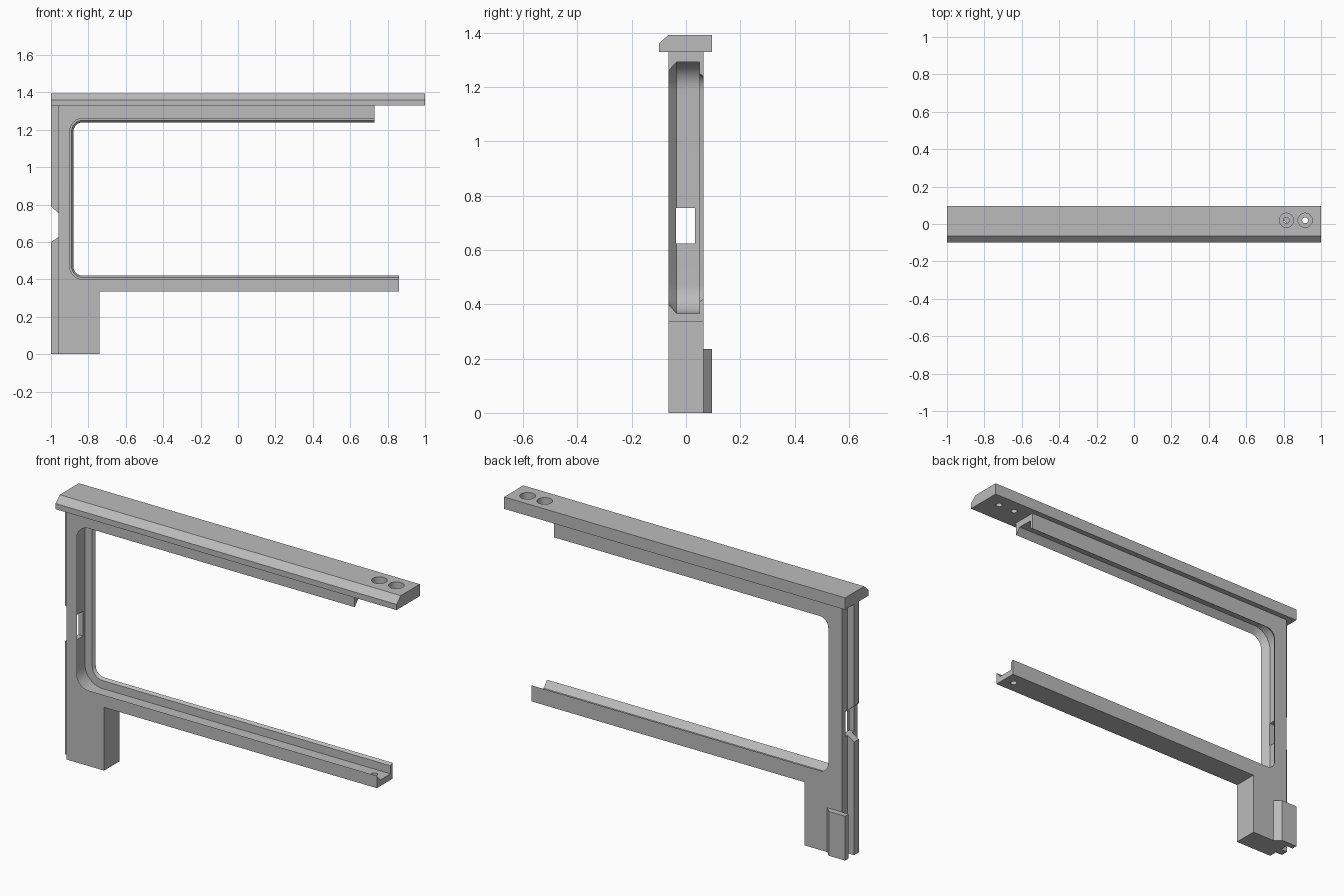
import bpy, bmesh, math
from mathutils import Matrix

if "Cube" in bpy.data.objects:
    bpy.data.objects.remove(bpy.data.objects["Cube"], do_unlink=True)

grey = bpy.data.materials.new("plain_grey")
grey.use_nodes = True
GREY = (0.5, 0.5, 0.5, 1)
grey.diffuse_color = GREY
grey.node_tree.nodes["Principled BSDF"].inputs["Base Color"].default_value = GREY


def finish(name, bm):
    bmesh.ops.recalc_face_normals(bm, faces=bm.faces[:])
    mesh = bpy.data.meshes.new(name)
    bm.to_mesh(mesh)
    bm.free()
    mesh.materials.append(grey)
    ob = bpy.data.objects.new(name, mesh)
    bpy.context.scene.collection.objects.link(ob)
    return ob


def loft(name, loops):
    """Skin matching closed loops and cap both ends."""
    bm = bmesh.new()
    rings = [[bm.verts.new(p) for p in loop] for loop in loops]
    n = len(rings[0])
    for a, b in zip(rings, rings[1:]):
        for i in range(n):
            j = (i + 1) % n
            quad = [a[i], a[j], b[j], b[i]]
            if len({tuple(v.co) for v in quad}) == 4:
                bm.faces.new(quad)
    bm.faces.new(rings[0])
    bm.faces.new(rings[-1])
    bmesh.ops.remove_doubles(bm, verts=bm.verts[:], dist=1e-5)
    return finish(name, bm)


def cut(target, cutter):
    mod = target.modifiers.new(cutter.name, 'BOOLEAN')
    mod.operation = 'DIFFERENCE'
    mod.solver = 'EXACT'
    mod.object = cutter
    bpy.context.view_layer.objects.active = target
    bpy.ops.object.modifier_apply(modifier=mod.name)
    bpy.data.objects.remove(cutter, do_unlink=True)


def drill(target, x, y, z0, z1, r):
    bm = bmesh.new()
    bmesh.ops.create_cone(bm, cap_ends=True, segments=32, radius1=r, radius2=r, depth=z1 - z0,
                          matrix=Matrix.Translation((x, y, (z0 + z1) / 2)))
    cut(target, finish("drill", bm))


# C-shaped frame: the inner outline widens and narrows through the depth to form the channel
LEFT, LOW, HIGH, R = -0.88, 0.42, 1.24, 0.05


def frame_loop(y, grow):
    x, lo, hi, r = LEFT - grow, LOW - grow, HIGH + grow, R + grow
    pts = [(0.86, lo)]
    for cz, start in ((lo + r, 270), (hi - r, 180)):
        for k in range(13):
            a = math.radians(start - k * 7.5)
            pts.append((x + r + r * math.cos(a), cz + r * math.sin(a)))
    pts += [(0.73, hi), (0.73, 1.33), (-0.96, 1.33), (-0.96, 0), (-0.74, 0), (-0.74, 0.335), (0.86, 0.335)]
    return [(px, y, pz) for px, pz in pts]


stages = [(-0.065, 0.02), (-0.035, 0.053), (0.05, 0.053), (0.05, 0.01), (0.065, 0)]
frame = loft("c_frame", [frame_loop(y, g) for y, g in stages])

# Window through the post
bm = bmesh.new()
bmesh.ops.create_cube(bm, size=1, matrix=Matrix.Translation((-0.95, -0.001, 0.69))
                      @ Matrix.Diagonal((0.12, 0.07, 0.131, 1)))
cut(frame, finish("window_cutter", bm))

# Screw hole at the end of the lower arm
drill(frame, 0.80, 0, 0.3, 0.38, 0.016)

# Top rail with bevelled front edge and two counterbored holes
rail = [(-0.1, 1.33), (0.095, 1.33), (0.095, 1.393), (-0.065, 1.393), (-0.1, 1.36)]
top_rail = loft("top_rail", [[(x, y, z) for y, z in rail] for x in (-1, 1)])
for hx in (0.815, 0.915):
    drill(top_rail, hx, 0.02, 1.35, 1.42, 0.038)
    drill(top_rail, hx, 0.02, 1.30, 1.42, 0.016)

# Outer guide ridge, split by a bevelled notch
for name, z_end, z_in, z_out in (("upper_ridge", 1.33, 0.755, 0.79), ("lower_ridge", 0, 0.625, 0.60)):
    side = [(-1, z_end), (-0.96, z_end), (-0.96, z_in), (-1, z_out)]
    loft(name, [[(x, y, z) for x, z in side] for y in (-0.02, 0.02)])

# Rear foot pad with a slanted inner side
pad = [(-1, 0.065), (-0.874, 0.065), (-0.905, 0.095), (-1, 0.095)]
loft("rear_pad", [[(x, y, z) for x, y in pad] for z in (0, 0.235)])

# Smooth the rounded corners and holes, keep the edges crisp
for ob in (frame, top_rail):
    bpy.ops.object.select_all(action='DESELECT')
    ob.select_set(True)
    bpy.context.view_layer.objects.active = ob
    bpy.ops.object.shade_smooth_by_angle(angle=math.radians(25))
